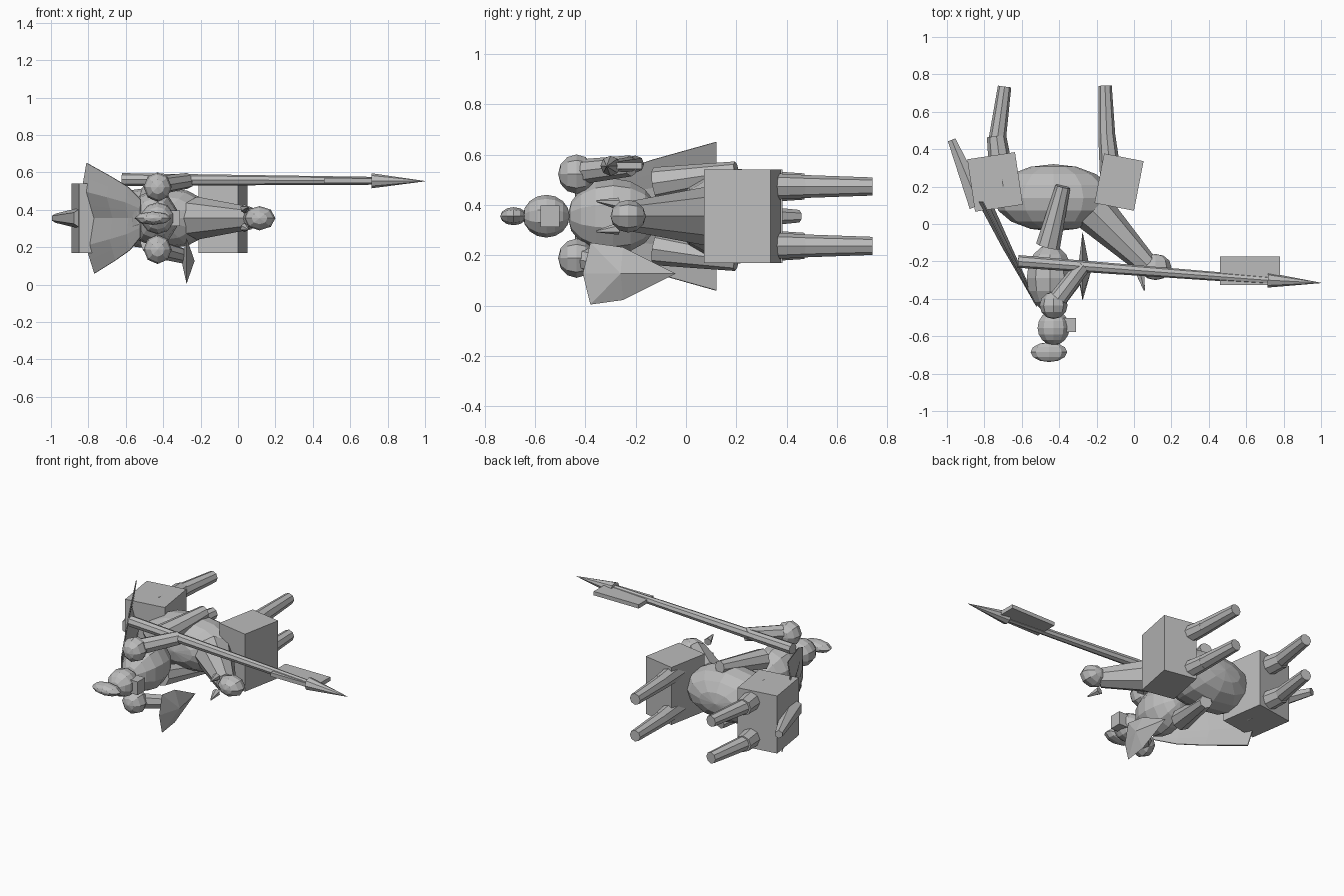
import bpy, bmesh, math
from mathutils import Vector, Matrix

if "Cube" in bpy.data.objects:
    bpy.data.objects.remove(bpy.data.objects["Cube"])

MID = 0.355  # height of the mirror plane: the mounted figure lies on its side

grey = bpy.data.materials.new("plain_grey")
grey.use_nodes = True
grey.diffuse_color = (0.5, 0.5, 0.5, 1)
grey.node_tree.nodes["Principled BSDF"].inputs["Base Color"].default_value = (0.5, 0.5, 0.5, 1)


def finish(name, bm):
    bmesh.ops.recalc_face_normals(bm, faces=bm.faces)
    mesh = bpy.data.meshes.new(name)
    bm.to_mesh(mesh)
    bm.free()
    mesh.materials.append(grey)
    obj = bpy.data.objects.new(name, mesh)
    bpy.context.collection.objects.link(obj)
    return obj


def ball(name, centre, radii, segments=8, rings=6):
    # faceted ellipsoid with its poles along the figure's upright axis (y)
    bm = bmesh.new()
    matrix = (Matrix.Translation(centre) @ Matrix.Diagonal((*radii, 1))
              @ Matrix.Rotation(math.pi / 2, 4, "X"))
    bmesh.ops.create_uvsphere(bm, u_segments=segments, v_segments=rings, radius=1, matrix=matrix)
    return finish(name, bm)


def rod(name, start, end, r1, r2, sides=8):
    # tapered rod between two points
    a, b = Vector(start), Vector(end)
    turn = (b - a).to_track_quat("Z", "Y").to_matrix().to_4x4()
    bm = bmesh.new()
    bmesh.ops.create_cone(bm, cap_ends=True, segments=sides, radius1=r1, radius2=r2,
                          depth=(b - a).length, matrix=Matrix.Translation((a + b) / 2) @ turn)
    return finish(name, bm)


def box(name, centre, size, angle=0):
    bm = bmesh.new()
    matrix = (Matrix.Translation(centre) @ Matrix.Rotation(math.radians(angle), 4, "Z")
              @ Matrix.Diagonal((*size, 1)))
    bmesh.ops.create_cube(bm, size=1, matrix=matrix)
    return finish(name, bm)


# Horse
ball("horse_body", (-0.43, 0.14, MID), (0.32, 0.18, 0.17), 12, 8)
rod("horse_neck", (-0.22, 0.07, MID), (0.07, -0.22, MID), 0.115, 0.06)
ball("horse_head", (0.115, -0.23, MID), (0.085, 0.07, 0.065))
rod("horse_tail", (-0.83, 0.1, MID), (-0.975, 0.45, MID), 0.06, 0.025, 6)
box("rear_cloth", (-0.743, 0.225, MID), (0.258, 0.283, 0.37), 8.5)
box("front_cloth", (-0.08, 0.224, MID), (0.215, 0.27, 0.37), -11)

for side, label in ((1, "right"), (-1, "left")):
    z = MID + side * 0.118
    rod(label + "_rear_thigh", (-0.7, 0.2, z), (-0.735, 0.47, z), 0.07, 0.052)
    rod(label + "_rear_shin", (-0.73, 0.46, z), (-0.692, 0.735, z), 0.046, 0.036)
    rod(label + "_front_thigh", (-0.12, 0.2, z), (-0.145, 0.47, z), 0.06, 0.046)
    rod(label + "_front_shin", (-0.145, 0.46, z), (-0.155, 0.74, z), 0.046, 0.036)
    ear = MID + side * 0.05
    rod(label + "_ear", (0.035, -0.27, ear), (0.055, -0.355, ear + side * 0.01), 0.024, 0.004, 6)
    # Rider's legs and shoulders
    rod(label + "_rider_leg", (-0.46, -0.12, MID + side * 0.13),
        (-0.38, 0.2, MID + side * 0.178), 0.065, 0.04)
    ball(label + "_shoulder", (-0.43, -0.435, MID + side * 0.167), (0.075, 0.073, 0.078))

# Rider
ball("torso", (-0.45, -0.29, MID), (0.13, 0.18, 0.15), 10, 8)
ball("helmet", (-0.43, -0.555, MID), (0.09, 0.093, 0.085), 10, 8)
box("visor", (-0.345, -0.54, MID), (0.07, 0.075, 0.085))
ball("plume", (-0.455, -0.685, MID), (0.098, 0.053, 0.036))
rod("right_arm", (-0.43, -0.43, 0.53), (-0.27, -0.22, 0.555), 0.05, 0.042)
rod("left_arm", (-0.43, -0.43, 0.19), (-0.28, -0.25, 0.15), 0.05, 0.04)

# Lance with its head and flag
rod("lance_shaft", (-0.62, -0.2, 0.562), (0.73, -0.302, 0.555), 0.034, 0.021)
rod("lance_head", (0.715, -0.3, 0.555), (1.0, -0.315, 0.553), 0.04, 0.001)
box("lance_flag", (0.62, -0.25, 0.555), (0.32, 0.15, 0.025))

# Pointed shield: hexagonal rim joined to a front and a back peak
bm = bmesh.new()
half = ((-0.38, 0.123), (-0.25, 0.105))
outline = [(-0.41, 0)] + [(y, -h) for y, h in half] + [(-0.04, 0)] + [(y, h) for y, h in half[::-1]]
rim = [bm.verts.new((-0.275, y, 0.127 + h)) for y, h in outline]
for peak_x in (-0.232, -0.302):
    peak = bm.verts.new((peak_x, -0.26, 0.127))
    for i, v in enumerate(rim):
        bm.faces.new((v, rim[(i + 1) % len(rim)], peak))
finish("shield", bm)

# Cape: flaring rippled sheet from the shoulders to the hem
bm = bmesh.new()
rows = ((-0.52, -0.44, 0.1, 0.0), (-0.59, -0.3, 0.17, 0.01),
        (-0.68, -0.13, 0.225, 0.02), (-0.805, 0.12, 0.295, 0.03))
grid = []
for x, y, width, wave in rows:
    line = []
    for i in range(9):
        t = i / 4 - 1
        ripple = wave * (0.6 * math.cos(t * math.pi * 2) - 0.7 * t)
        line.append(bm.verts.new((x + ripple, y, MID + t * width)))
    grid.append(line)
for a, b in zip(grid, grid[1:]):
    for i in range(8):
        bm.faces.new((a[i], a[i + 1], b[i + 1], b[i]))
cape = finish("cape", bm)
solid = cape.modifiers.new("thickness", "SOLIDIFY")
solid.thickness = 0.006
solid.offset = 0
